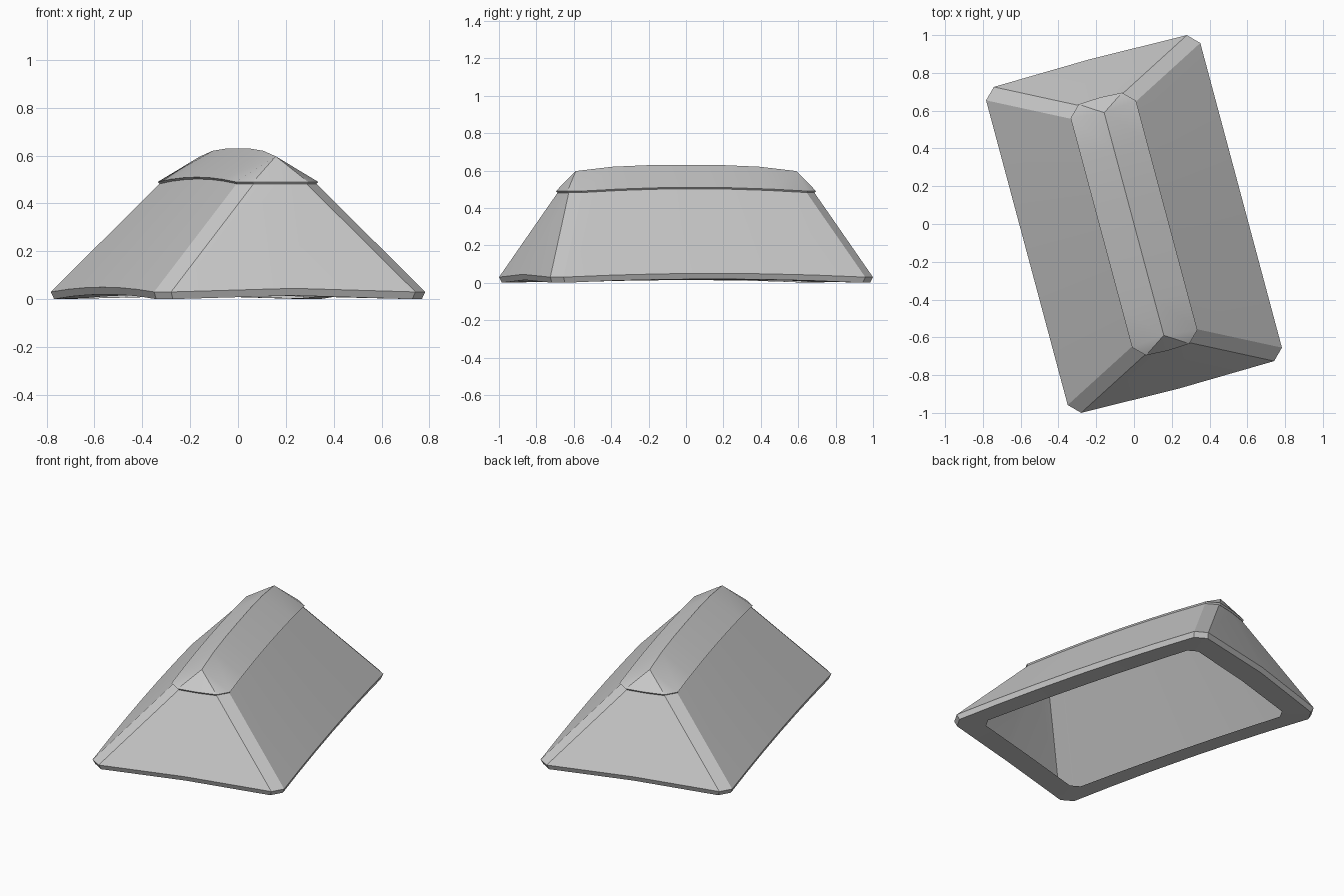
import bpy, bmesh, math

if "Cube" in bpy.data.objects:
    bpy.data.objects.remove(bpy.data.objects["Cube"])

TURN = math.radians(15)   # the whole roof is turned about z
LONG, SHORT = 6, 2        # segments per long side and per end


def ring(hu, hv, c, z, sag_long=0.0, sag_end=0.0, bow=0.0, power=2):
    """Chamfered rectangle; side middles are raised by sag, ends bowed out."""
    half = []
    for i in range(LONG + 1):                      # long side, front to back
        t = 2 * i / LONG - 1
        half.append((hu, t * (hv - c), z + sag_long * (1 - abs(t) ** power)))
    for i in range(SHORT + 1):                     # back end, right to left
        t = 1 - 2 * i / SHORT
        b = 1 - t * t
        half.append((t * max(hu - c, 0), hv + bow * b, z + sag_end * b))
    return half + [(-x, -y, h) for x, y, h in half]


def loft(name, rings, angle):
    """Skin a stack of rings; a collapsed ring becomes a ridge."""
    bm = bmesh.new()
    rows = [[bm.verts.new(p) for p in r] for r in rings]
    n = len(rows[0])
    for a, b in zip(rows, rows[1:]):
        for i in range(n):
            j = (i + 1) % n
            bm.faces.new((a[i], a[j], b[j], b[i]))
    bmesh.ops.remove_doubles(bm, verts=bm.verts, dist=0.0005)
    bmesh.ops.recalc_face_normals(bm, faces=bm.faces)
    mesh = bpy.data.meshes.new(name)
    bm.to_mesh(mesh)
    bm.free()
    obj = bpy.data.objects.new(name, mesh)
    bpy.context.collection.objects.link(obj)
    obj.rotation_euler.z = TURN
    bpy.ops.object.select_all(action='DESELECT')
    obj.select_set(True)
    bpy.context.view_layer.objects.active = obj
    bpy.ops.object.shade_smooth_by_angle(angle=math.radians(angle))
    return obj


# thin hollow hipped roof: soffit lip, eave band, slopes up to the cap
loft("roof_shell", [
    ring(0.465, 0.745, 0.045, 0.005, 0.010, 0.008, 0.005),
    ring(0.575, 0.881, 0.057, 0.0, 0.02, 0.015, 0.01),
    ring(0.587, 0.893, 0.058, 0.03, 0.02, 0.015, 0.01),
    ring(0.170, 0.678, 0.058, 0.485, 0.02, 0.0, 0.006),
], 15)

# ridge cap: thin lip and edge, arched top ridge
loft("ridge_cap", [
    ring(0.150, 0.655, 0.055, 0.484, 0.02),
    ring(0.172, 0.682, 0.060, 0.481, 0.02, 0.0, 0.006),
    ring(0.179, 0.688, 0.060, 0.490, 0.02, 0.0, 0.006),
    ring(0.0, 0.61, 0.0, 0.597, 0.033, power=3),
], 30)
